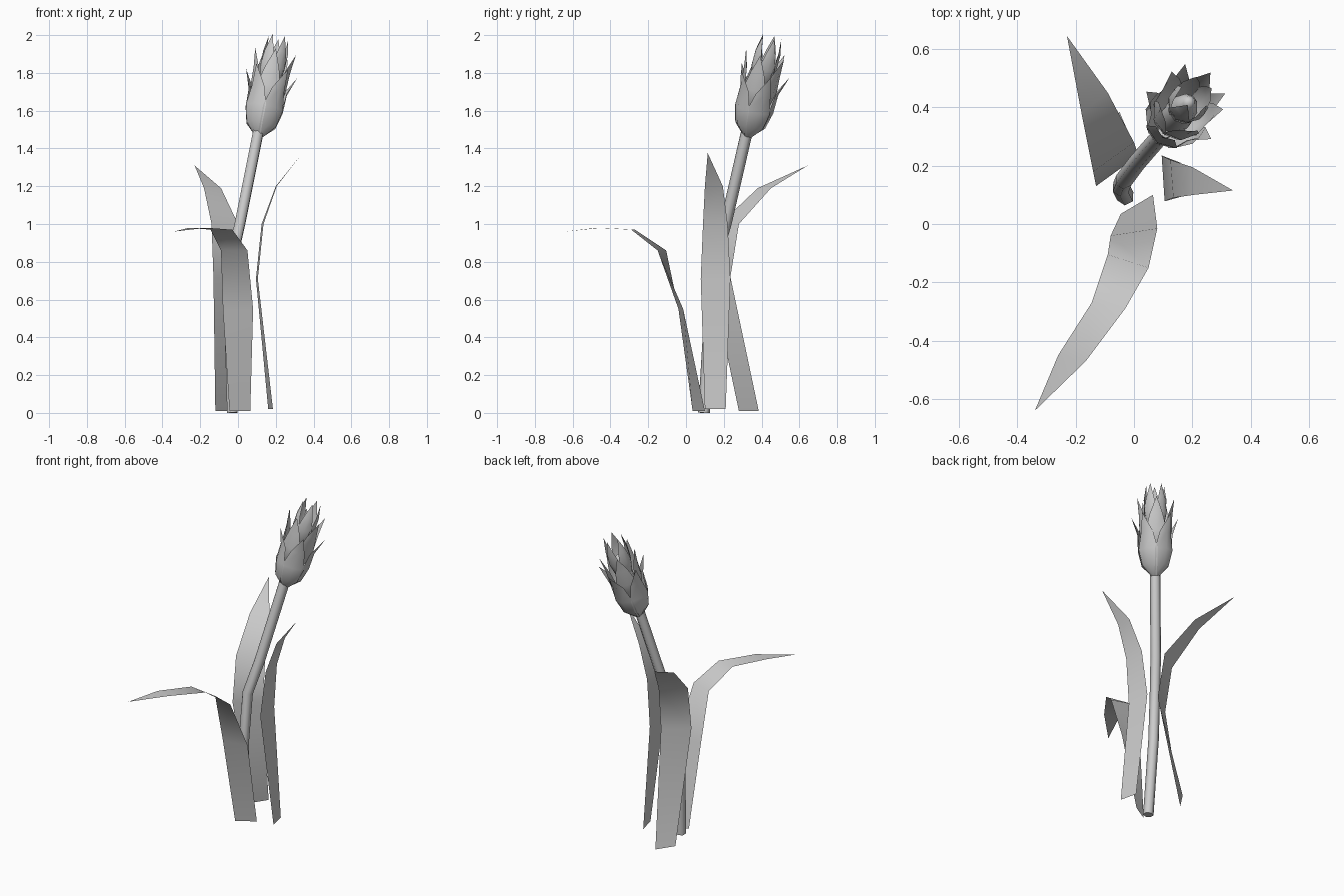
import bpy, bmesh, math
from mathutils import Vector, Matrix

old = bpy.data.objects.get("Cube")
if old:
    bpy.data.objects.remove(old, do_unlink=True)

grey = bpy.data.materials.new("plain grey")
grey.use_nodes = True
colour = (0.6, 0.6, 0.6, 1)
grey.diffuse_color = colour
grey.node_tree.nodes["Principled BSDF"].inputs["Base Color"].default_value = colour


def finish(name, bm):
    mesh = bpy.data.meshes.new(name)
    bm.to_mesh(mesh)
    bm.free()
    mesh.materials.append(grey)
    mesh.shade_smooth()
    obj = bpy.data.objects.new(name, mesh)
    bpy.context.collection.objects.link(obj)
    return obj


def add_strip(bm, rows, tip):
    """Blade surface through equal rows of points, closing in one tip."""
    grid = [[bm.verts.new(p) for p in row] for row in rows]
    end = bm.verts.new(tip)
    for low, high in zip(grid, grid[1:]):
        for i in range(len(low) - 1):
            bm.faces.new((low[i], low[i + 1], high[i + 1], high[i]))
    for a, b in zip(grid[-1], grid[-1][1:]):
        bm.faces.new((a, b, end))


def leaf(name, rows, tip):
    """Each row: height, then x, y of one edge and x, y of the other."""
    bm = bmesh.new()
    add_strip(bm, [[(ax, ay, z), (bx, by, z)] for z, ax, ay, bx, by in rows], tip)
    finish(name, bm)


# Long blades
leaf("front_leaf", [
    (0.01, -0.045, 0.035, 0.065, 0.10),
    (0.55, -0.08, -0.04, 0.08, -0.015),
    (0.86, -0.09, -0.105, 0.05, -0.15),
    (0.97, -0.145, -0.27, -0.03, -0.29),
    (0.98, -0.26, -0.45, -0.165, -0.47)], (-0.34, -0.64, 0.96))
leaf("back_leaf", [
    (0.01, -0.12, 0.28, -0.05, 0.385),
    (0.72, -0.13, 0.13, 0.015, 0.235),
    (1.0, -0.14, 0.18, 0.0, 0.28),
    (1.19, -0.18, 0.38, -0.09, 0.45)], (-0.23, 0.645, 1.31))
leaf("side_leaf", [
    (0.02, 0.185, 0.10, 0.16, 0.21),
    (0.71, 0.105, 0.078, 0.095, 0.235),
    (1.0, 0.135, 0.09, 0.125, 0.22),
    (1.2, 0.205, 0.10, 0.20, 0.195)], (0.34, 0.115, 1.375))

# Stem: six-sided tube along a bent path
path = [(-0.03, 0.095, 0), (-0.045, 0.125, 0.5), (-0.035, 0.15, 0.8),
        (0.01, 0.21, 1.0), (0.11, 0.325, 1.5)]
curve = bpy.data.curves.new("stem", 'CURVE')
curve.dimensions = '3D'
curve.bevel_depth = 0.031
curve.bevel_resolution = 1
curve.use_fill_caps = True
spline = curve.splines.new('POLY')
spline.points.add(len(path) - 1)
for point, co in zip(spline.points, path):
    point.co = (*co, 1)
curve.materials.append(grey)
stem = bpy.data.objects.new("stem", curve)
bpy.context.collection.objects.link(stem)
bpy.context.view_layer.objects.active = stem
stem.select_set(True)
bpy.ops.object.convert(target='MESH')
bpy.ops.object.shade_smooth_by_angle(angle=math.radians(65))

# Flower head: frame leaning with the stem
axis = Vector((0.2, 0.24, 1)).normalized()
lean = Vector((0, 0, 1)).rotation_difference(axis).to_matrix().to_4x4()
head = Matrix.Translation((0.11, 0.325, 1.465)) @ lean


def petal_ring(name, start, length, belly, tip_radius, width, turn):
    """Five cupped scales with a middle ridge."""
    # share of length, share of belly radius, share of width
    profile = [(0, 0.2, 0.3), (0.17, 0.78, 0.8), (0.42, 1.0, 1.0), (0.7, 1.03, 0.62)]
    bm = bmesh.new()
    for k in range(5):
        spin = Matrix.Rotation(turn + k * math.tau / 5, 4, 'Z')
        place = head @ spin
        rows = []
        for t, r, w in profile:
            r, w, z = r * belly, w * width, start + t * length
            edge = r - 0.4 * w
            rows.append([place @ Vector(p) for p in
                         ((edge, -w, z), (r, 0, z), (edge, w, z))])
        add_strip(bm, rows, place @ Vector((tip_radius, 0, start + length)))
    finish(name, bm)


first = math.radians(18)
petal_ring("lower_petals", 0.0, 0.36, 0.105, 0.145, 0.066, first)
petal_ring("middle_petals", 0.12, 0.34, 0.10, 0.115, 0.062, first + math.pi / 5)
petal_ring("upper_petals", 0.26, 0.29, 0.068, 0.055, 0.045, first)

# Bud core behind the petals
bm = bmesh.new()
bmesh.ops.create_uvsphere(
    bm, u_segments=10, v_segments=8, radius=1,
    matrix=head @ Matrix.Translation((0, 0, 0.22)) @ Matrix.Diagonal((0.055, 0.055, 0.21, 1)))
finish("bud_core", bm)
